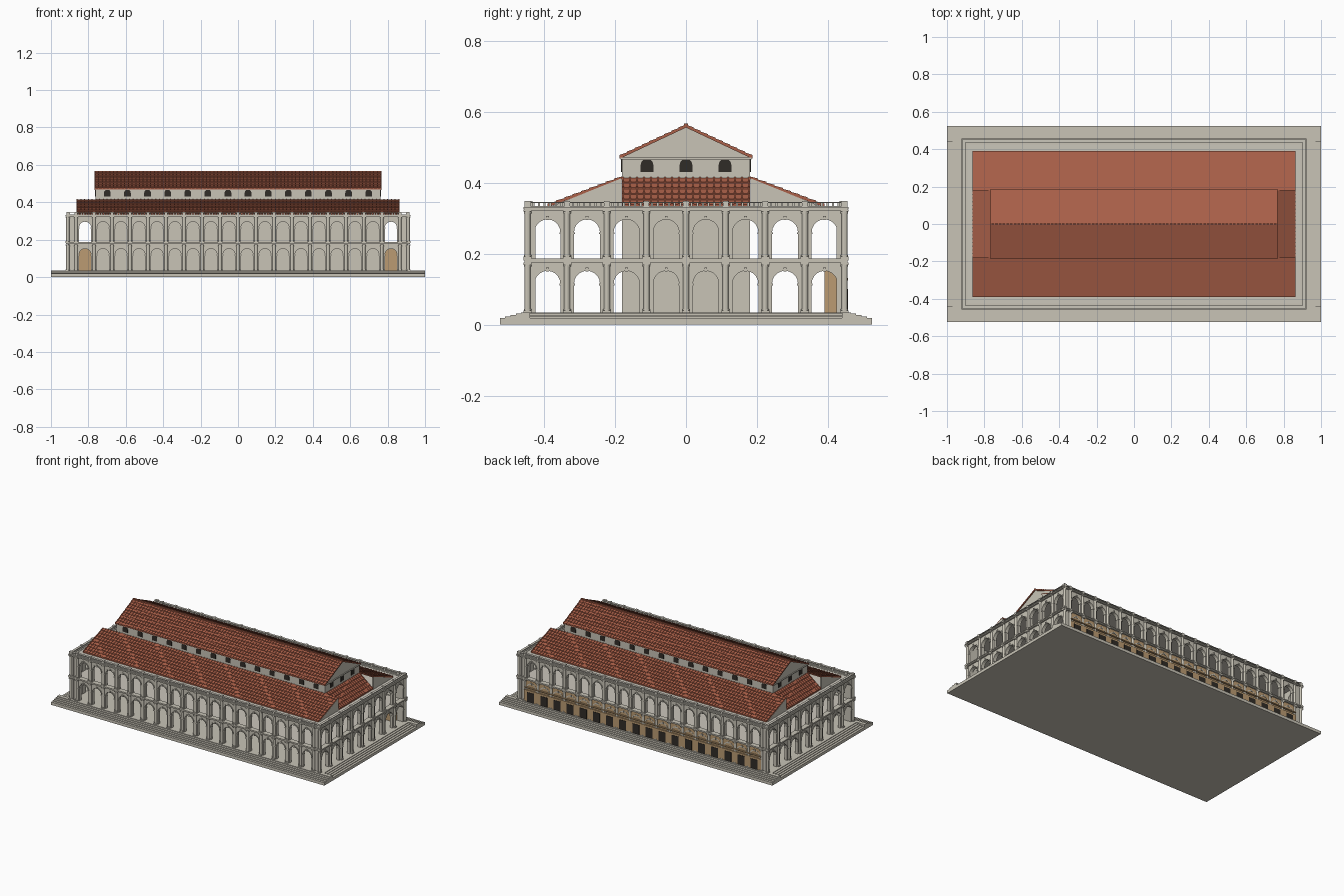
import bpy, bmesh, math

if "Cube" in bpy.data.objects:
    bpy.data.objects.remove(bpy.data.objects["Cube"])

def material(name, rgb):
    m = bpy.data.materials.new(name)
    m.diffuse_color = (*rgb, 1)
    m.use_nodes = True
    m.node_tree.nodes["Principled BSDF"].inputs["Base Color"].default_value = m.diffuse_color
    return m

STONE = material("stone", (0.58, 0.55, 0.47))
PALE = material("pale_stone", (0.60, 0.57, 0.50))
TILE = material("terracotta", (0.40, 0.115, 0.065))
OCHRE = material("ochre_plaster", (0.50, 0.33, 0.17))
DARK = material("dark_opening", (0.03, 0.025, 0.02))

def finish(bm, name, mat):
    bmesh.ops.recalc_face_normals(bm, faces=bm.faces)
    me = bpy.data.meshes.new(name)
    bm.to_mesh(me)
    bm.free()
    me.materials.append(mat)
    ob = bpy.data.objects.new(name, me)
    bpy.context.collection.objects.link(ob)
    return ob

def prism(bm, pts, f, d0, d1):
    """Extrude a 2D outline between depths d0 and d1, placed by f(p, q, d)."""
    a = [bm.verts.new(f(p, q, d0)) for p, q in pts]
    b = [bm.verts.new(f(p, q, d1)) for p, q in pts]
    bm.faces.new(a)
    bm.faces.new(b[::-1])
    for i in range(len(pts)):
        j = (i + 1) % len(pts)
        bm.faces.new((a[i], a[j], b[j], b[i]))

def block(bm, f, u0, u1, z0, z1, d0, d1):
    prism(bm, [(u0, z0), (u1, z0), (u1, z1), (u0, z1)], f, d0, d1)

def world(u, z, d):
    return (u, d, z)

def arc(c, r, zs, n=10):
    return [(c - r * math.cos(math.pi * i / n), zs + r * math.sin(math.pi * i / n)) for i in range(n + 1)]

# Four facades: u runs along the wall, d points outward from its face
WX, WY, T = 0.91, 0.445, 0.02
def facade(nx, ny):
    if ny:
        return lambda u, z, d: (-ny * u, ny * (WY + d), z)
    return lambda u, z, d: (nx * (WX + d), nx * u, z)
FACADES = [("front", facade(0, -1), 18, 0.0962, 0.032, WX),
           ("back", facade(0, 1), 18, 0.0962, 0.032, WX),
           ("right", facade(1, 0), 8, 0.1117, 0.0365, WY),
           ("left", facade(-1, 0), 8, 0.1117, 0.0365, WY)]

# Plinth and steps
bm = bmesh.new()
block(bm, world, -1, 1, 0, 0.015, -0.525, 0.525)
finish(bm, "plinth", STONE)
bm = bmesh.new()
block(bm, world, -0.93, 0.93, 0.015, 0.035, -0.45, 0.45)
N = 5
for s in (-1, 1):
    for i in range(N):
        z0, z1 = 0.015 + 0.02 * i / N, 0.015 + 0.02 * (i + 1) / N
        e = 0.075 * i / N
        block(bm, world, -1, 1, z0, z1, s * 0.44, s * (0.525 - e))
        block(bm, world, s * 0.92, s * (1 - e), z0, z1, -0.44, 0.44)
finish(bm, "steps", STONE)

STOREYS = [(0.035, 0.152, 0.18), (0.187, 0.297, 0.33)]
for name, f, n, pitch, r, half in FACADES:
    wall, trim, cols, para = (bmesh.new() for _ in range(4))
    end = n * pitch / 2
    for z0, ztop, z1 in STOREYS:
        zs = ztop - r
        for i in range(n):
            c = (i - (n - 1) / 2) * pitch
            a, b = c - pitch / 2, c + pitch / 2
            # arched bay
            prism(wall, [(a, z0), (c - r, z0)] + arc(c, r, zs) + [(c + r, z0), (b, z0), (b, z1), (a, z1)], f, -T, 0)
            # archivolt, imposts and keystone
            prism(trim, arc(c, r + 0.006, zs) + arc(c, r, zs)[::-1], f, 0, 0.003)
            for s in (-1, 1):
                block(trim, f, c + s * (r - 0.002), c + s * (r + 0.008), zs - 0.005, zs, -T, 0.004)
            block(trim, f, c - 0.004, c + 0.004, ztop - 0.002, ztop + 0.01, 0, 0.006)
        if half - end > 0.005:
            for s in (-1, 1):
                block(wall, f, s * end, s * half, z0, z1, -T, 0)
        # engaged columns with base and capital
        for i in range(n + 1):
            u = i * pitch - end
            top = z1 - 0.005
            def ring(rad, za, zb):
                pts = [(u + rad * math.cos(k * math.pi / 6), rad * math.sin(k * math.pi / 6)) for k in range(12)]
                prism(cols, pts, lambda p, q, d: f(p, d, q), za, zb)
            ring(0.0085, z0, top)
            ring(0.0105, z0 + 0.005, z0 + 0.009)
            ring(0.0105, top - 0.011, top - 0.006)
            block(cols, f, u - 0.0115, u + 0.0115, z0, z0 + 0.005, -0.005, 0.0115)
            block(cols, f, u - 0.0115, u + 0.0115, top - 0.006, top, -0.005, 0.0115)
    # cornices
    for z, h in ((0.176, 0.011), (0.322, 0.01)):
        block(trim, f, -half - 0.01, half + 0.01, z, z + h * 0.5, -T, 0.010)
        block(trim, f, -half - 0.013, half + 0.013, z + h * 0.5, z + h, -T, 0.013)
    # balustrade
    block(para, f, -half, half, 0.332, 0.335, -0.010, 0.006)
    block(para, f, -half, half, 0.343, 0.346, -0.010, 0.006)
    for i in range(n + 1):
        u = i * pitch - end
        block(para, f, u - 0.008, u + 0.008, 0.332, 0.349, -0.012, 0.008)
        if i < n:
            for k in range(1, 7):
                v = u + pitch * k / 7
                block(para, f, v - 0.003, v + 0.003, 0.335, 0.343, -0.005, 0.001)
    finish(wall, name + "_arcade_wall", STONE)
    finish(trim, name + "_mouldings", STONE)
    finish(cols, name + "_columns", STONE)
    finish(para, name + "_balustrade", PALE)

# Gallery floor and terrace
for name, z in (("gallery_floor", 0.177), ("terrace", 0.324)):
    bm = bmesh.new()
    for s in (-1, 1):
        block(bm, world, -0.9, 0.9, z, z + 0.006, s * 0.18, s * 0.43)
        block(bm, world, s * 0.75, s * 0.9, z, z + 0.006, -0.18, 0.18)
    finish(bm, name, PALE)

# Nave with gabled ends
bm = bmesh.new()
prism(bm, [(-0.18, 0.035), (0.18, 0.035), (0.18, 0.472), (0, 0.557), (-0.18, 0.472)],
      lambda p, q, d: (d, p, q), -0.762, 0.762)
for s in (-1, 1):
    block(bm, world, -0.768, 0.768, 0.466, 0.472, s * 0.17, s * 0.185)
    block(bm, world, s * 0.75, s * 0.768, 0.466, 0.472, -0.185, 0.185)
finish(bm, "nave", STONE)

# Clerestory windows
bm = bmesh.new()
def window(f, c, d):
    r = 0.018
    prism(bm, [(c - r, 0.43)] + arc(c, r, 0.45) + [(c + r, 0.43)], f, d - 0.004, d)
for s in (-1, 1):
    for i in range(14):
        window(lambda u, z, d: (u, s * d, z), (i - 6.5) * 0.1075, 0.183)
    for y in (-0.11, 0, 0.11):
        window(lambda u, z, d: (s * d, u, z), y, 0.765)
finish(bm, "clerestory_windows", DARK)

# Tiled roofs: stepped courses plus raised ribs running down the slope
def roof(name, f, half, hi, lo, courses):
    bm = bmesh.new()
    (o0, z0), (o1, z1) = hi, lo
    def section(lift):
        pts = [hi, lo]
        for k in range(courses, 0, -1):
            for t, e in ((k / courses, 0.003), ((k - 1) / courses, 0.0)):
                pts.append((o0 + (o1 - o0) * t, z0 + (z1 - z0) * t + 0.005 + e + lift))
        return pts
    prism(bm, section(0), f, -half, half)
    n = round(2 * half / 0.02)
    for i in range(n + 1):
        a = -half + 0.003 + (2 * half - 0.006) * i / n
        prism(bm, section(0.003), f, a - 0.003, a + 0.003)
    finish(bm, name, TILE)

for s, side in ((-1, "front"), (1, "back")):
    fy = lambda o, z, a: (a, s * o, z)
    roof(side + "_nave_roof", fy, 0.768, (0, 0.556), (0.187, 0.468), 9)
    roof(side + "_aisle_roof", fy, 0.863, (0.18, 0.41), (0.39, 0.331), 9)
for s, side in ((-1, "left"), (1, "right")):
    roof(side + "_end_roof", lambda o, z, a: (s * o, a, z), 0.181, (0.76, 0.41), (0.863, 0.331), 5)
bm = bmesh.new()
block(bm, world, -0.768, 0.768, 0.556, 0.568, -0.005, 0.005)
finish(bm, "ridge_cap", TILE)

# Triangular walls closing the aisle roof ends
bm = bmesh.new()
for sx in (-1, 1):
    for sy in (-1, 1):
        prism(bm, [(0.182, 0.33), (0.388, 0.33), (0.182, 0.413)],
              lambda p, q, d: (sx * d, sy * p, q), 0.853, 0.864)
finish(bm, "aisle_gables", STONE)

# Row of shops along the back
bm, doors, awning = bmesh.new(), bmesh.new(), bmesh.new()
block(bm, world, -0.866, 0.866, 0.035, 0.174, 0.39, 0.447)
block(bm, world, -0.866, 0.866, 0.035, 0.112, 0.44, 0.455)
block(awning, world, -0.866, 0.866, 0.125, 0.131, 0.44, 0.457)
for i in range(18):
    c = (i - 8.5) * 0.0962
    block(doors, world, c - 0.025, c + 0.025, 0.036, 0.1, 0.45, 0.457)
finish(bm, "shop_walls", OCHRE)
finish(doors, "shop_doors", DARK)
finish(awning, "shop_ledge", OCHRE)
